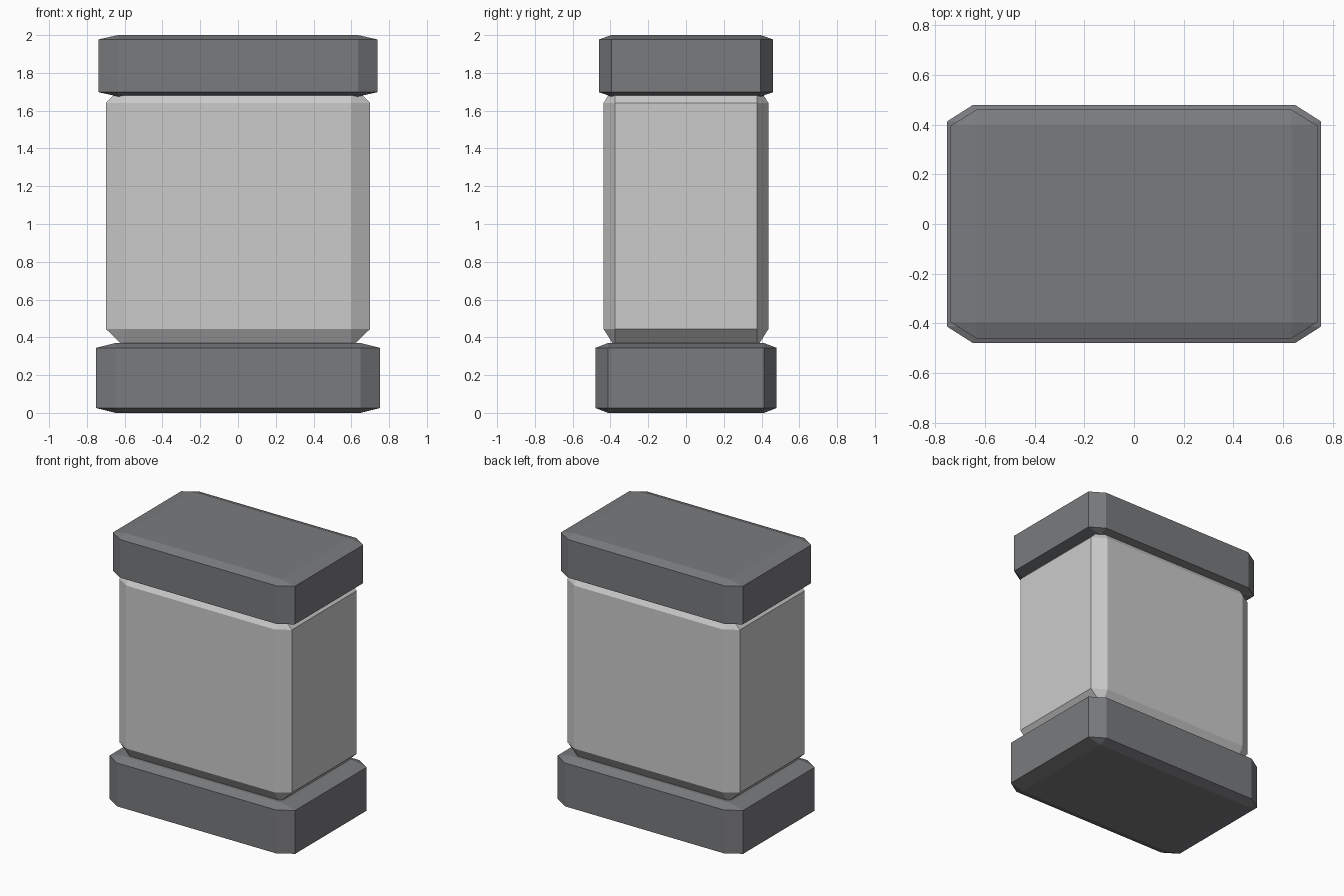
import bpy
import bmesh
from mathutils import Vector

cube = bpy.data.objects.get("Cube")
if cube:
    bpy.data.objects.remove(cube, do_unlink=True)


def make_material(name, rgb):
    mat = bpy.data.materials.new(name)
    mat.use_nodes = True
    color = (*rgb, 1.0)
    mat.diffuse_color = color
    mat.node_tree.nodes["Principled BSDF"].inputs["Base Color"].default_value = color
    return mat


def chamfered_block(name, half_x, half_y, bottom, top, mat):
    """Unit cube with one-segment bevels, stretched so the bevels stretch too."""
    bm = bmesh.new()
    bmesh.ops.create_cube(bm, size=2)
    bmesh.ops.bevel(bm, geom=bm.edges[:], offset=0.14, offset_type='OFFSET',
                    segments=1, affect='EDGES')
    bmesh.ops.scale(bm, vec=Vector((half_x, half_y, (top - bottom) / 2)), verts=bm.verts)
    bmesh.ops.recalc_face_normals(bm, faces=bm.faces)
    mesh = bpy.data.meshes.new(name)
    bm.to_mesh(mesh)
    bm.free()
    mesh.materials.append(mat)
    obj = bpy.data.objects.new(name, mesh)
    obj.location.z = (top + bottom) / 2
    bpy.context.collection.objects.link(obj)
    return obj


dark_grey = make_material("dark grey", (0.194, 0.198, 0.208))
light_grey = make_material("light grey", (0.6, 0.6, 0.6))

# Base slab, main column tucked into both slabs, and top cap
chamfered_block("base", 0.753, 0.48, 0.0, 0.37, dark_grey)
chamfered_block("body", 0.70, 0.437, 0.348, 1.737, light_grey)
chamfered_block("cap", 0.738, 0.46, 1.675, 2.0, dark_grey)
